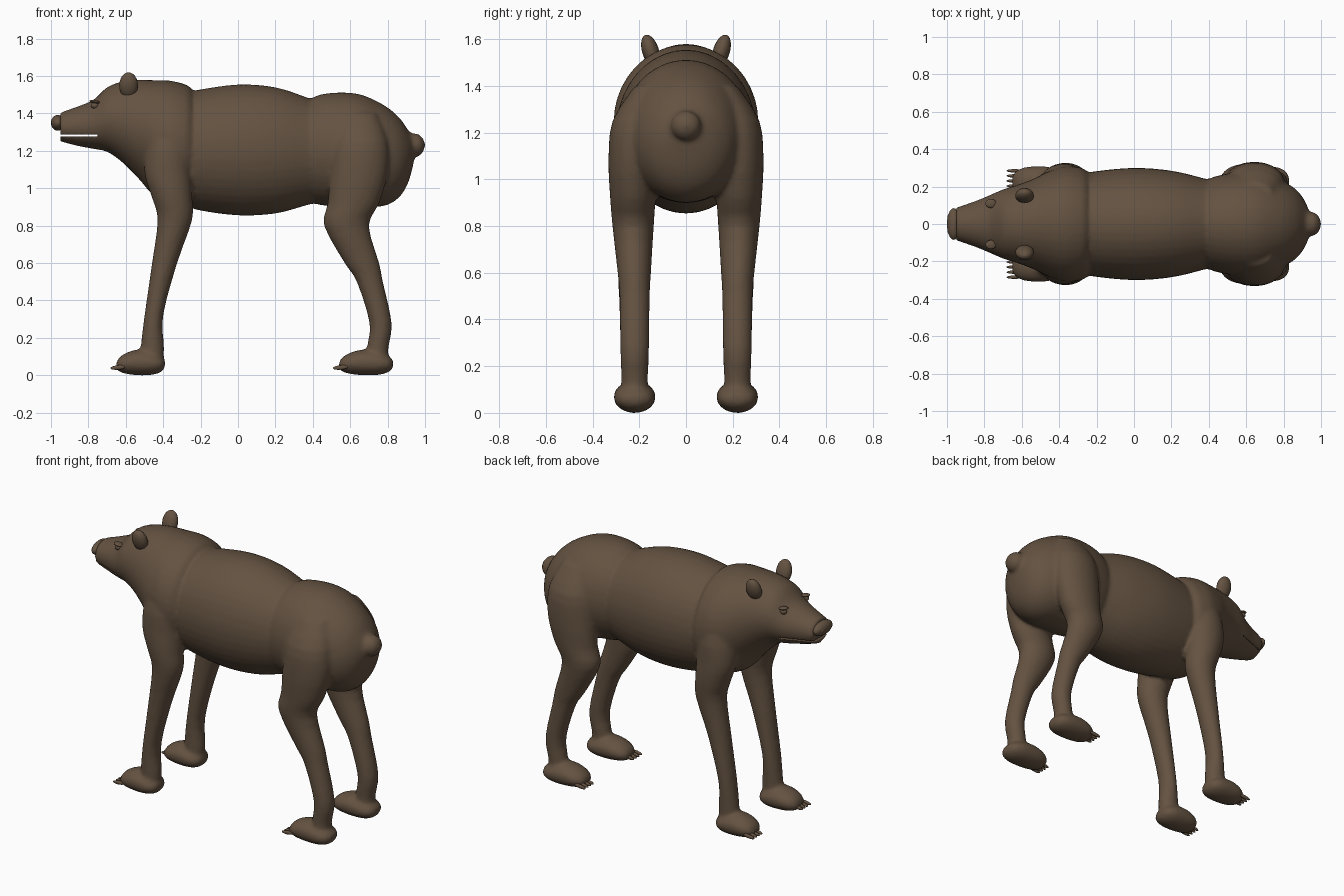
import bpy, bmesh, math
from mathutils import Vector

fur = bpy.data.materials.new("brown fur")
fur.diffuse_color = (0.127, 0.085, 0.053, 1)


def loft(bm, rings, n=40):
    """Skin elliptical rings given as (centre, axis u, axis v) and cap both ends."""
    loops = []
    for c, u, v in rings:
        c, u, v = Vector(c), Vector(u), Vector(v)
        loops.append([bm.verts.new(c + u * math.cos(2 * math.pi * i / n) + v * math.sin(2 * math.pi * i / n))
                      for i in range(n)])
    for a, b in zip(loops, loops[1:]):
        for i in range(n):
            bm.faces.new((a[i], a[(i + 1) % n], b[(i + 1) % n], b[i]))
    bm.faces.new(loops[0][::-1])
    bm.faces.new(loops[-1])


def spline(rows, steps=4):
    """Catmull-Rom refinement of a table of section rows."""
    out = []
    for i in range(len(rows) - 1):
        p0, p1 = rows[max(i - 1, 0)], rows[i]
        p2, p3 = rows[i + 1], rows[min(i + 2, len(rows) - 1)]
        for s in range(steps):
            t = s / steps
            out.append([0.5 * (2 * b + (c - a) * t + (2 * a - 5 * b + 4 * c - d) * t * t
                               + (3 * b - a - 3 * c + d) * t ** 3) for a, b, c, d in zip(p0, p1, p2, p3)])
    return out + [list(rows[-1])]


def loft_x(bm, rows, y=0):
    # rows: x, bottom z, top z, half width
    loft(bm, [((x, y, (b + t) / 2), (0, w, 0), (0, 0, (t - b) / 2)) for x, b, t, w in spline(rows)])


def loft_leg(bm, rows, side):
    # rows: z, x min, x max, inner y, outer y
    loft(bm, [(((a + b) / 2, side * (i + o) / 2, z), ((b - a) / 2, 0, 0), (0, (o - i) / 2, 0))
              for z, a, b, i, o in spline(rows, 3)])


def finish(name, bm):
    bmesh.ops.recalc_face_normals(bm, faces=bm.faces)
    me = bpy.data.meshes.new(name)
    bm.to_mesh(me)
    bm.free()
    me.materials.append(fur)
    me.polygons.foreach_set("use_smooth", [True] * len(me.polygons))
    ob = bpy.data.objects.new(name, me)
    bpy.context.collection.objects.link(ob)
    return ob


def ellipsoid(name, loc, size, rot=(0, 0, 0)):
    bm = bmesh.new()
    bmesh.ops.create_uvsphere(bm, u_segments=20, v_segments=12, radius=1)
    ob = finish(name, bm)
    ob.location, ob.scale, ob.rotation_euler = loc, size, rot
    return ob


body = bmesh.new()
# barrel of the trunk
loft_x(body, [(-0.34, 0.93, 1.50, 0.25), (-0.22, 0.885, 1.525, 0.28), (0, 0.855, 1.555, 0.30),
              (0.2, 0.865, 1.54, 0.285), (0.37, 0.91, 1.485, 0.245), (0.45, 0.93, 1.45, 0.22)])
# head, neck and shoulders
loft_x(body, [(-0.95, 1.25, 1.405, 0.088), (-0.85, 1.225, 1.44, 0.122), (-0.77, 1.21, 1.475, 0.155),
              (-0.70, 1.195, 1.54, 0.185), (-0.62, 1.14, 1.57, 0.21), (-0.53, 1.05, 1.58, 0.245),
              (-0.45, 0.96, 1.578, 0.285), (-0.36, 0.92, 1.575, 0.31), (-0.28, 0.91, 1.555, 0.30),
              (-0.25, 0.93, 1.535, 0.28)])
# hips and rump
loft_x(body, [(0.34, 0.95, 1.44, 0.21), (0.42, 0.915, 1.495, 0.25), (0.54, 0.90, 1.512, 0.275),
              (0.66, 0.90, 1.50, 0.275), (0.78, 0.905, 1.445, 0.235), (0.86, 0.95, 1.38, 0.19),
              (0.91, 1.03, 1.31, 0.13), (0.94, 1.14, 1.26, 0.06)])
# stub tail
loft_x(body, [(0.86, 1.17, 1.32, 0.08), (0.93, 1.17, 1.295, 0.065), (0.965, 1.17, 1.29, 0.062),
              (0.99, 1.195, 1.265, 0.038), (1.0, 1.22, 1.24, 0.01)])
for s in (-1, 1):
    # front leg
    loft_leg(body, [(1.42, -.45, -.29, .10, .22), (1.25, -.49, -.25, .10, .31), (1.08, -.50, -.25, .12, .325),
                    (.95, -.46, -.245, .13, .325), (.83, -.43, -.245, .14, .312), (.6, -.46, -.325, .153, .292),
                    (.32, -.50, -.40, .16, .282), (.15, -.52, -.395, .163, .277), (.06, -.52, -.40, .163, .277)], s)
    # hind leg
    loft_leg(body, [(1.40, .54, .74, .10, .22), (1.25, .50, .80, .10, .315), (1.08, .49, .80, .12, .332),
                    (.92, .48, .755, .13, .325), (.8, .46, .70, .138, .315), (.6, .57, .755, .15, .293),
                    (.5, .635, .775, .155, .285), (.28, .703, .822, .158, .282), (.15, .69, .805, .163, .277),
                    (.06, .69, .80, .163, .277)], s)
    # feet
    for x0, length in ((-.65, .26), (.54, .29)):
        loft_x(body, [(x0 + f * length, b, t, w) for f, b, t, w in
                      ((0, .035, .07, .035), (.06, .02, .095, .06), (.2, .008, .12, .08), (.45, 0, .138, .089),
                       (.75, .003, .125, .086), (.93, .02, .10, .065), (1, .045, .08, .03))], s * .22)
bear = finish("bear_body", body)
rm = bear.modifiers.new("merge", "REMESH")
rm.mode, rm.voxel_size, rm.use_smooth_shade = "VOXEL", 0.0125, True
sm = bear.modifiers.new("soften", "SMOOTH")
sm.factor, sm.iterations = 0.5, 5

# mouth slit cut into the muzzle
cut = bmesh.new()
bmesh.ops.create_cube(cut, size=1)
mouth = finish("mouth_cutter", cut)
mouth.location, mouth.scale = (-0.86, 0, 1.283), (0.22, 0.5, 0.01)
mouth.hide_render = True
mouth.display_type = "WIRE"
bo = bear.modifiers.new("mouth", "BOOLEAN")
bo.object, bo.operation, bo.solver = mouth, "DIFFERENCE", "EXACT"

# nose with nostril bumps
ellipsoid("nose", (-0.964, 0, 1.35), (0.036, 0.085, 0.042))
for s in (-1, 1):
    ellipsoid("nostril", (-0.988, s * 0.035, 1.35), (0.01, 0.018, 0.014))
    # ears and eyes
    ellipsoid("ear", (-0.585, s * 0.152, 1.55), (0.05, 0.036, 0.072), (s * -0.3, 0, 0))
    ellipsoid("eye", (-0.765, s * 0.112, 1.443), (0.022, 0.018, 0.018))
    ellipsoid("brow", (-0.765, s * 0.11, 1.462), (0.03, 0.024, 0.009), (0, 0.15, 0))
    # claws
    for x in (-.64, .55):
        for k in range(4):
            ellipsoid("claw", (x, s * (.22 + (k - 1.5) * .027 + .024), .042), (.042, .009, .012), (0, -0.1, 0))
